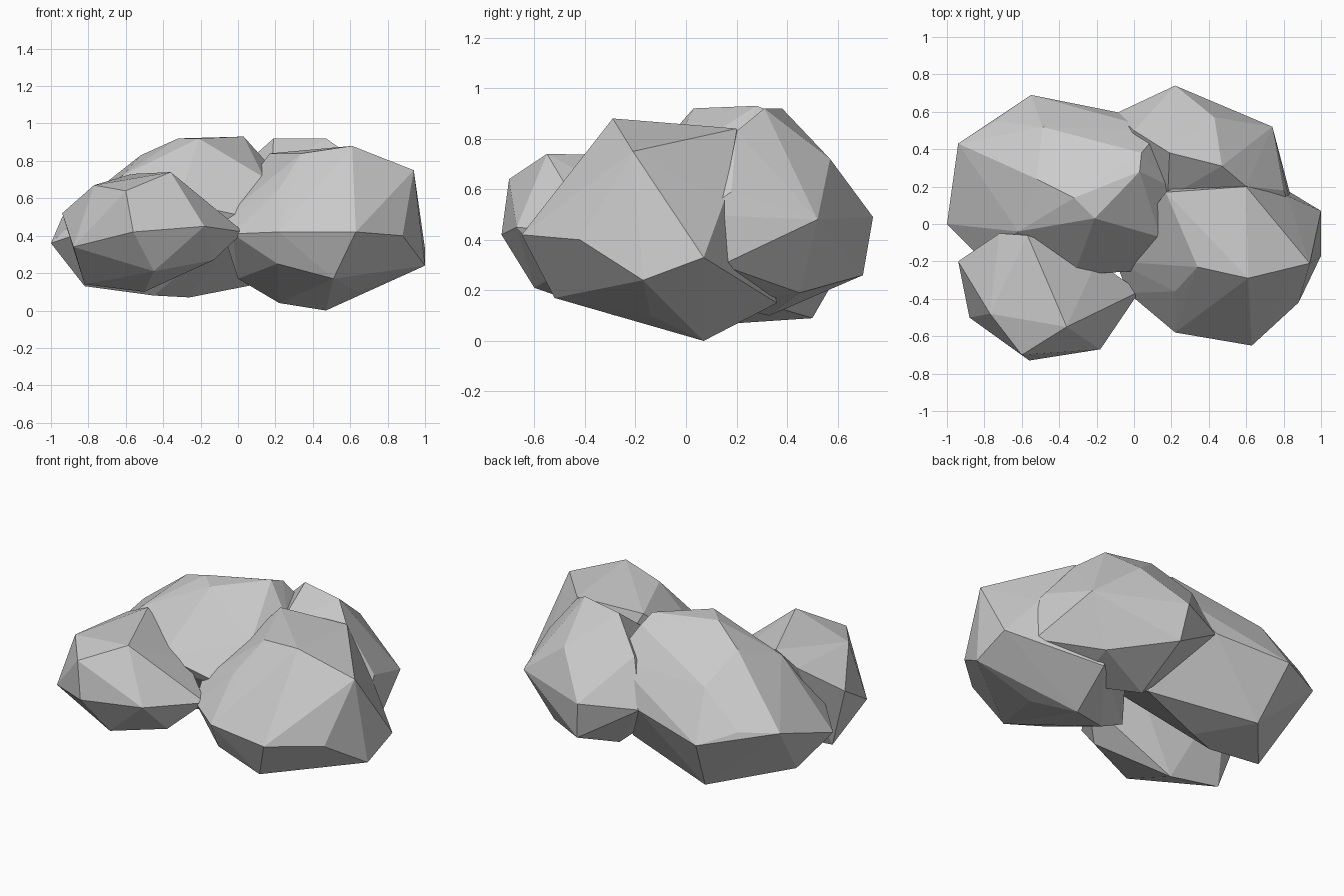
import bpy, bmesh


def lobe(name, corners):
    """One faceted boulder: the convex skin over a handful of corners."""
    bm = bmesh.new()
    for c in corners:
        bm.verts.new(c)
    res = bmesh.ops.convex_hull(bm, input=bm.verts[:])
    loose = [g for g in set(res["geom_interior"] + res["geom_unused"])
             if isinstance(g, bmesh.types.BMVert)]
    bmesh.ops.delete(bm, geom=loose, context="VERTS")
    bmesh.ops.recalc_face_normals(bm, faces=bm.faces[:])
    mesh = bpy.data.meshes.new(name)
    bm.to_mesh(mesh)
    bm.free()
    obj = bpy.data.objects.new(name, mesh)
    bpy.context.collection.objects.link(obj)
    return obj


# Front right lobe, the biggest: crown, waist, underside
lobe("front_right_lobe", [
    (.61, -.29, .88), (.60, .20, .84), (.17, .17, .84), (.94, -.21, .75),
    (.34, -.23, .84), (.22, -.36, .65), (.82, .15, .55),
    (.63, -.65, .42), (.22, -.58, .42), (-.03, -.37, .41), (.88, -.42, .40),
    (1.0, .07, .33), (1.0, -.17, .24), (-.10, -.20, .48),
    (.51, -.52, .17), (.21, -.49, .25), (.64, -.14, .10), (.47, .07, .0),
    (.22, -.02, .04), (.52, .36, .15), (.0, -.10, .17)])

# Front left lobe
lobe("front_left_lobe", [
    (-.36, -.55, .74), (-.77, -.48, .67), (-.60, -.70, .64), (-.57, -.06, .73),
    (-.94, -.20, .52), (-.72, -.05, .66), (-.20, -.2, .55),
    (-.56, -.73, .42), (-.18, -.67, .45), (-.88, -.50, .34), (.03, -.36, .42),
    (-.45, -.60, .21), (-.82, -.25, .14), (-.13, -.50, .27), (-.50, -.28, .10)])

# Back left lobe, its right end buried in the two right lobes
lobe("back_left_lobe", [
    (-.32, .14, .92), (-.21, .03, .92), (.03, .28, .93), (-.52, .24, .83),
    (-.62, -.04, .72), (.14, -.07, .71), (.04, .38, .89), (-.49, .52, .70),
    (-1.0, .0, .36), (-.94, .43, .50), (-.74, .55, .50), (-.55, .69, .42),
    (-.10, .60, .48), (-.32, -.27, .58), (.05, -.25, .50), (-.82, -.18, .42),
    (.20, .20, .74), (.14, .50, .70), (-.82, .10, .13), (-.48, .50, .09),
    (-.45, .12, .08), (-.26, .20, .07), (.15, .30, .15)])

# Back right lobe, its front and left sides buried in its neighbours
lobe("back_right_lobe", [
    (.47, .31, .92), (.19, .38, .92), (.18, .14, .74), (.43, .57, .72),
    (.60, .20, .83), (.0, .50, .75), (.80, .18, .59), (.74, .52, .48),
    (.22, .74, .49), (-.10, .59, .48), (.25, .70, .26), (.58, .45, .19),
    (.22, .33, .10), (.84, .14, .30), (-.12, .30, .40), (.50, .10, .15),
    (.85, .05, .50)])
